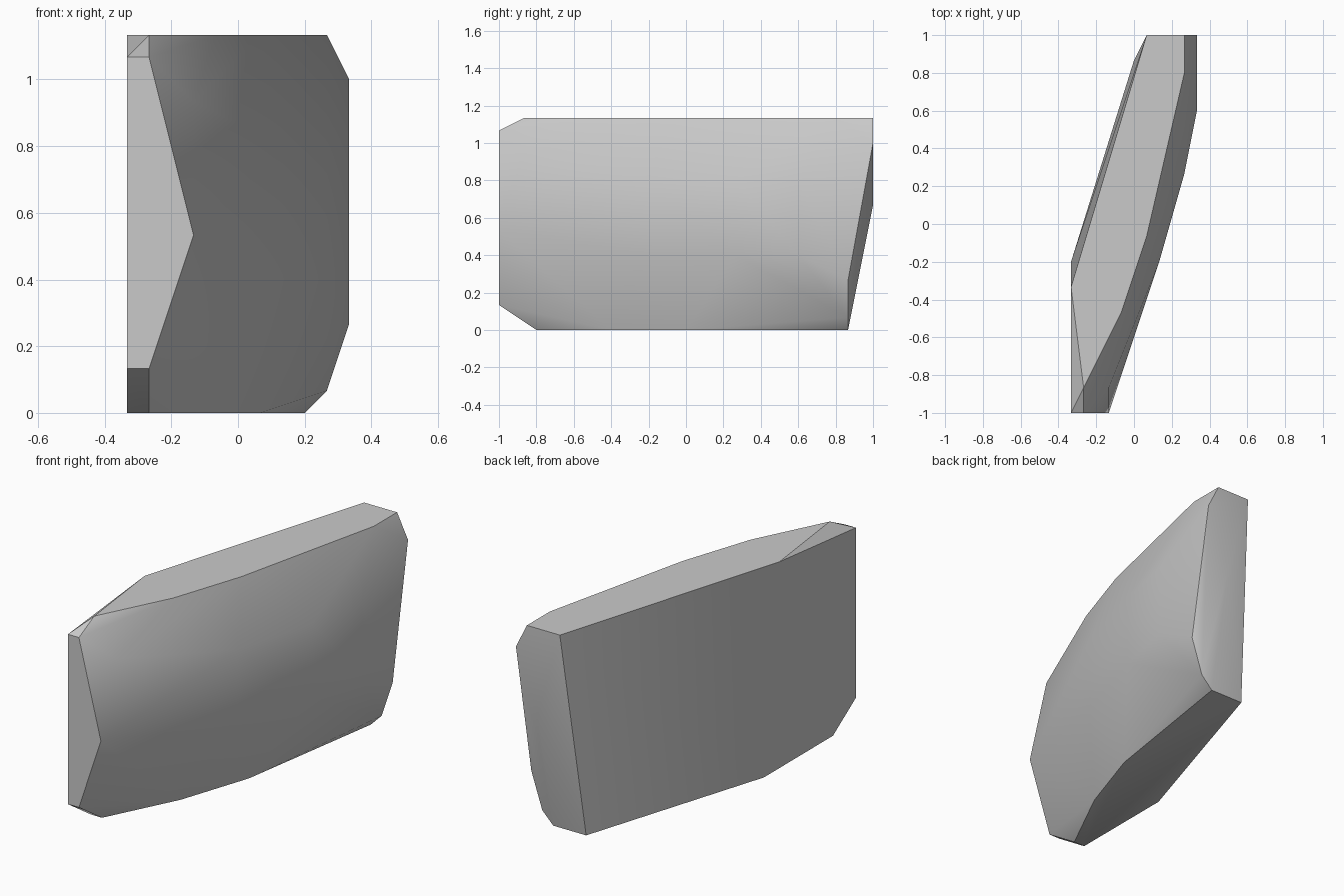
import bpy
import bmesh
import math

# Remove the default cube
cube = bpy.data.objects.get("Cube")
if cube:
    bpy.data.objects.remove(cube, do_unlink=True)

UNIT = 1 / 15  # the slab is laid out on a coarse modelling grid


def make_material(name, color):
    mat = bpy.data.materials.new(name)
    mat.use_nodes = True
    mat.diffuse_color = color
    mat.node_tree.nodes["Principled BSDF"].inputs["Base Color"].default_value = color
    return mat


def outline(height, points):
    """Place an (x, y) outline at one height."""
    return [(x, y, height) for x, y in points]


def build_hull(name, points, mat):
    """Make one faceted convex stone from its corner points."""
    bm = bmesh.new()
    for p in points:
        bm.verts.new([c * UNIT for c in p])
    result = bmesh.ops.convex_hull(bm, input=bm.verts[:])
    loose = {v for v in result["geom_interior"] + result["geom_unused"]
             if isinstance(v, bmesh.types.BMVert) and v.is_valid}
    bmesh.ops.delete(bm, geom=list(loose), context='VERTS')
    bmesh.ops.dissolve_limit(bm, angle_limit=math.radians(0.5),
                             verts=bm.verts[:], edges=bm.edges[:])
    bmesh.ops.recalc_face_normals(bm, faces=bm.faces[:])
    mesh = bpy.data.meshes.new(name)
    bm.to_mesh(mesh)
    bm.free()
    mesh.materials.append(mat)
    obj = bpy.data.objects.new(name, mesh)
    bpy.context.collection.objects.link(obj)
    return obj


# Flat top and bottom, with a straight back and a bowed outer side
top = outline(17, [(1, 15), (4, 15), (4, 12), (1, -1), (-1, -7), (-4, -13), (-5, -5)])
bottom = outline(0, [(0, 13), (3, 13), (1, 0), (-1, -6), (-4, -12), (-5, -12), (-5, -3)])

# Full outer side: an upright band with a shoulder near the front top
bow = [(2, -3), (4, 4), (5, 9)]
belly = outline(12, bow) + outline(6, bow) + [(-2, -13, 14)]

# Narrow front end with chamfered corners and a pointed outer edge
front_end = [(x, -15, z) for x in (-5, -4) for z in (2, 16)] + [(-2, -15, 8)]

# Slanted rear end
rear_end = [(5, 15, 15), (3, 15, 10), (5, 13, 4), (4, 13, 1)]

stone = make_material("stone grey", (0.59, 0.59, 0.59, 1))
slab = build_hull("stone_slab", top + bottom + belly + front_end + rear_end, stone)

# Soften shallow facets and keep the rims crisp
bpy.ops.object.select_all(action='DESELECT')
slab.select_set(True)
bpy.context.view_layer.objects.active = slab
bpy.ops.object.shade_smooth_by_angle(angle=math.radians(35))
